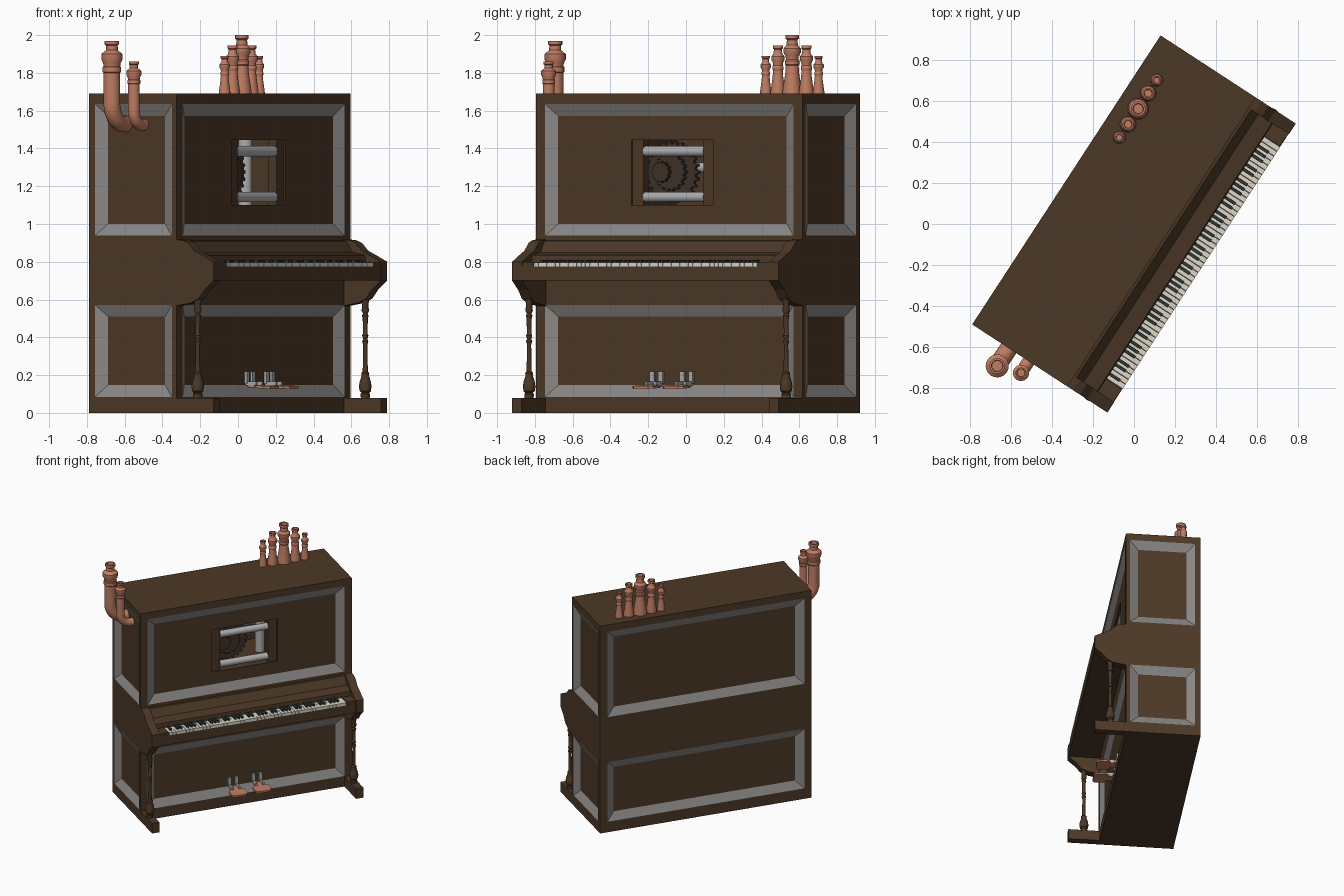
import bpy, bmesh, math
from mathutils import Vector

if "Cube" in bpy.data.objects:
    bpy.data.objects.remove(bpy.data.objects["Cube"])

TURN = math.radians(56.9)      # whole piano is turned about z
# coordinates below: u = along the keyboard, w = towards the player, z = up


def material(name, r, g, b):
    m = bpy.data.materials.new(name)
    m.diffuse_color = (r, g, b, 1)
    m.use_nodes = True
    m.node_tree.nodes["Principled BSDF"].inputs["Base Color"].default_value = m.diffuse_color
    return m


WOOD = material("dark_walnut", .073, .040, .020)
GREY = material("moulding_grey", .25, .245, .235)
STEEL = material("roller_steel", .42, .42, .42)
COPPER = material("copper", .53, .205, .125)
IVORY = material("ivory", .72, .68, .58)
EBONY = material("ebony", .025, .036, .032)
GEAR = material("gear_bronze", .05, .032, .02)


def P(u, w, z):
    return Vector((u, -w, z))


def finish(bm, name, mats, smooth=False, recalc=True):
    if recalc:
        bmesh.ops.recalc_face_normals(bm, faces=bm.faces[:])
    me = bpy.data.meshes.new(name)
    bm.to_mesh(me)
    bm.free()
    ob = bpy.data.objects.new(name, me)
    bpy.context.collection.objects.link(ob)
    for m in mats:
        me.materials.append(m)
    ob.rotation_euler.z = TURN
    if smooth:
        bpy.ops.object.select_all(action='DESELECT')
        ob.select_set(True)
        bpy.context.view_layer.objects.active = ob
        bpy.ops.object.shade_smooth_by_angle(angle=math.radians(35))
    return ob


def boxes(name, items, mat):
    bm = bmesh.new()
    for u0, u1, w0, w1, z0, z1 in items:
        lo = [bm.verts.new(P(u, w, z0)) for u, w in ((u0, w0), (u1, w0), (u1, w1), (u0, w1))]
        hi = [bm.verts.new(P(v.co.x, -v.co.y, z1)) for v in lo]
        bm.faces.new(lo)
        bm.faces.new(hi)
        for i in range(4):
            j = (i + 1) % 4
            bm.faces.new((lo[i], lo[j], hi[j], hi[i]))
    return finish(bm, name, [mat])


def prism(name, pts, offset, mat):
    bm = bmesh.new()
    a = [bm.verts.new(p) for p in pts]
    b = [bm.verts.new(p + offset) for p in pts]
    bm.faces.new(a)
    bm.faces.new(b)
    for i in range(len(a)):
        j = (i + 1) % len(a)
        bm.faces.new((a[i], a[j], b[j], b[i]))
    return finish(bm, name, [mat])


def tube(name, pts, mat, sides=20):
    """Round section swept along (u, w, z, radius) points lying in a u-z plane."""
    bm = bmesh.new()
    path = [P(*p[:3]) for p in pts]
    side, t, rings = Vector((0, 1, 0)), Vector((0, 0, 1)), []
    for i, c in enumerate(path):
        d = path[min(i + 1, len(path) - 1)] - path[max(i - 1, 0)]
        if d.length > 1e-6 and d.z > -1e-6:
            t = d.normalized()
        n = side.cross(t)
        ang = [2 * math.pi * k / sides for k in range(sides)]
        rings.append([bm.verts.new(c + (side * math.sin(a) + n * math.cos(a)) * pts[i][3]) for a in ang])
    for r, s in zip(rings, rings[1:]):
        for k in range(sides):
            bm.faces.new((r[k], r[(k + 1) % sides], s[(k + 1) % sides], s[k]))
    bm.faces.new(rings[0])
    bm.faces.new(rings[-1])
    return finish(bm, name, [mat], smooth=True)


# --- Case with recessed panels and grey sloped mouldings
U, WB, WF, H = .842, -.394, .161, 1.69
bm = bmesh.new()
zc = [0, .085, .572, .938, 1.635, H]
corners = [(-U, WF), (U, WF), (U, WB), (-U, WB)]
margins = [(.057, .057), (.03, .04), (.057, .057), (.04, .03)]
panels = []
for s in range(4):
    a, b = Vector(corners[s]), Vector(corners[(s + 1) % 4])
    d = (b - a).normalized()
    cut = [a, a + d * margins[s][0], b - d * margins[s][1], b]
    for i in range(3):
        for j in range(5):
            f = bm.faces.new([bm.verts.new(P(c.x, c.y, z)) for c, z in (
                (cut[i], zc[j]), (cut[i + 1], zc[j]), (cut[i + 1], zc[j + 1]), (cut[i], zc[j + 1]))])
            if i == 1 and j in (1, 3):
                panels.append(f)
bm.faces.new([bm.verts.new(P(u, w, H)) for u, w in corners])
bm.faces.new([bm.verts.new(P(u, w, 0)) for u, w in reversed(corners)])
bmesh.ops.remove_doubles(bm, verts=bm.verts[:], dist=1e-5)
bm.normal_update()
for f in panels:
    ring = bmesh.ops.inset_individual(bm, faces=[f], thickness=.063, depth=-.03, use_even_offset=True)
    for r in ring['faces']:
        if r != f:
            r.material_index = 1
bm.faces.remove(panels[1])     # opened for the window
finish(bm, "case", [WOOD, GREY], recalc=False)

# --- Front panel round the window, and the cavity behind it
boxes("window_panel", [(-.73, -.26, .115, .131, .99, 1.585), (.26, .73, .115, .131, .99, 1.585),
                       (-.26, .26, .115, .131, .99, 1.10), (-.26, .26, .115, .131, 1.445, 1.585)], WOOD)
boxes("window_cavity", [(-.28, -.26, -.30, .12, 1.08, 1.465), (.26, .28, -.30, .12, 1.08, 1.465),
                        (-.28, .28, -.30, .12, 1.08, 1.10), (-.28, .28, -.30, .12, 1.445, 1.465),
                        (-.28, .28, -.32, -.30, 1.08, 1.465)], WOOD)
boxes("roller_brackets", [(-.26, -.19, .07, .12, 1.10, 1.445), (.19, .26, .07, .12, 1.10, 1.445)], WOOD)
for nm, w, z, l in (("top_roller", .10, 1.385, .19), ("bottom_roller", .10, 1.143, .19), ("rear_roller", -.20, 1.298, .26)):
    tube(nm, [(-l, w, z, .027), (l, w, z, .027)], STEEL)
tube("upright_roller", [(.21, -.09, 1.10, .036), (.21, -.09, 1.445, .036)], STEEL)


def gear(name, u, w, z, r, teeth, depth):
    pts = []
    for k in range(teeth):
        for f, s in ((-.3, .9), (-.18, 1), (.18, 1), (.3, .9)):
            a = 2 * math.pi * (k + f) / teeth
            pts.append(P(u + math.cos(a) * r * s, w, z + math.sin(a) * r * s))
    prism(name, pts, Vector((0, depth, 0)), GEAR)


gear("large_gear", -.09, 0, 1.275, .165, 26, .025)
gear("middle_gear", -.09, .025, 1.275, .10, 18, .025)
gear("small_gear", -.13, .05, 1.275, .055, 12, .025)

# --- Arms, keybed, fallboard, feet
arm = [(.15, .918), (.195, .915), (.235, .90), (.275, .858), (.335, .83), (.394, .80), (.394, .70),
       (.335, .65), (.30, .605), (.25, .582), (.15, .565)]
for nm, u in (("left_arm", -U), ("right_arm", U - .062)):
    prism(nm, [P(u, w, z) for w, z in arm], Vector((.062, 0, 0)), WOOD)
fall = [(.15, .915), (.175, .91), (.215, .85), (.295, .835), (.302, .775), (.15, .775)]
prism("fallboard", [P(-.785, w, z) for w, z in fall], Vector((1.57, 0, 0)), WOOD)
boxes("keybed", [(-.785, .785, .15, .392, .70, .78)], WOOD)
boxes("key_blocks", [(-.785, -.708, .29, .39, .775, .80), (.708, .785, .29, .39, .775, .80)], WOOD)
boxes("feet", [(s * U - .03 - s * .03, s * U + .03 - s * .03, .15, .394, 0, .08) for s in (-1, 1)], WOOD)

# --- Keys
pitch = 1.41 / 52
boxes("white_keys", [(-.705 + i * pitch + .001, -.705 + (i + 1) * pitch - .001, .30, .393, .775, .797)
                     for i in range(52)], IVORY)
boxes("black_keys", [(-.705 + (i + 1) * pitch - .008, -.705 + (i + 1) * pitch + .008, .30, .36, .79, .81)
                     for i in range(51) if i % 7 in (0, 2, 3, 5, 6)], EBONY)

# --- Turned legs
leg = [(.08, .024), (.10, .026), (.105, .02), (.115, .03), (.14, .034), (.165, .03), (.20, .019), (.21, .022),
       (.22, .014), (.36, .011), (.38, .017), (.39, .011), (.41, .017), (.42, .012), (.50, .014), (.515, .018),
       (.525, .012), (.54, .02), (.58, .016), (.59, .021), (.63, .021)]
for nm, u in (("left_leg", -.812), ("right_leg", .812)):
    tube(nm, [(u, .275, z, r) for z, r in leg], WOOD, 16)

# --- Pedals with steel brackets
for nm, s in (("left", -1), ("right", 1)):
    u = s * .095
    boxes(nm + "_pedal_bracket", [(u + o - .014, u + o + .014, .125, .145, .155, .22) for o in (-.028, .028)]
          + [(u + o - .007, u + o + .007, .13, .20, .145, .165) for o in (-.028, .028)], STEEL)
    shape = [(-.03, .145), (.03, .145), (.035, .19), (.062, .21), (.066, .27), (.045, .292),
             (-.045, .292), (-.066, .27), (-.062, .21), (-.035, .19)]
    prism(nm + "_pedal", [P(u + a, w, .132 + (.21 - w) * .06) for a, w in shape], Vector((0, 0, .014)), COPPER)

# --- Five organ pipes on the lid: (height fraction, radius factor)
pipe = [(0, 1.1), (.08, 1.06), (.35, .78), (.48, .72), (.50, .82), (.56, .82), (.58, .72), (.64, .74), (.70, .98),
        (.77, .98), (.83, .64), (.92, .60), (.94, .76), (1, .76), (1, .55), (.9, .5)]
for i, (h, r) in enumerate(((.20, .028), (.255, .036), (.31, .047), (.255, .036), (.20, .028))):
    u = .482 + (-.167, -.09, 0, .09, .167)[i]
    tube("lid_pipe_%d" % (i + 1), [(u, -.29, H + f * h, k * r) for f, k in pipe], COPPER)

# --- Two elbow pipes on the left side
head = [(-.17, 1), (-.165, 1.1), (-.14, 1.1), (-.135, 1), (-.12, 1.05), (-.10, 1.28), (-.07, 1.28),
        (-.05, .72), (-.025, .7), (-.02, .86), (0, .86), (0, .64), (-.03, .6)]
for nm, u, w, top, r, zb in (("large_side_pipe", -.945, -.181, 1.97, .044, 1.53),
                             ("small_side_pipe", -.910, -.065, 1.86, .031, 1.525)):
    R = -.835 - u                      # bend radius, ending inside the side panel
    pts = [(-.79, w, zb, r)]
    for k in range(9):
        a = math.pi / 2 * k / 8
        pts.append((u + R - R * math.sin(a), w, zb + R - R * math.cos(a), r))
    pts += [(u, w, top + dz * r / .044, r * f) for dz, f in head]
    tube(nm, pts, COPPER)
